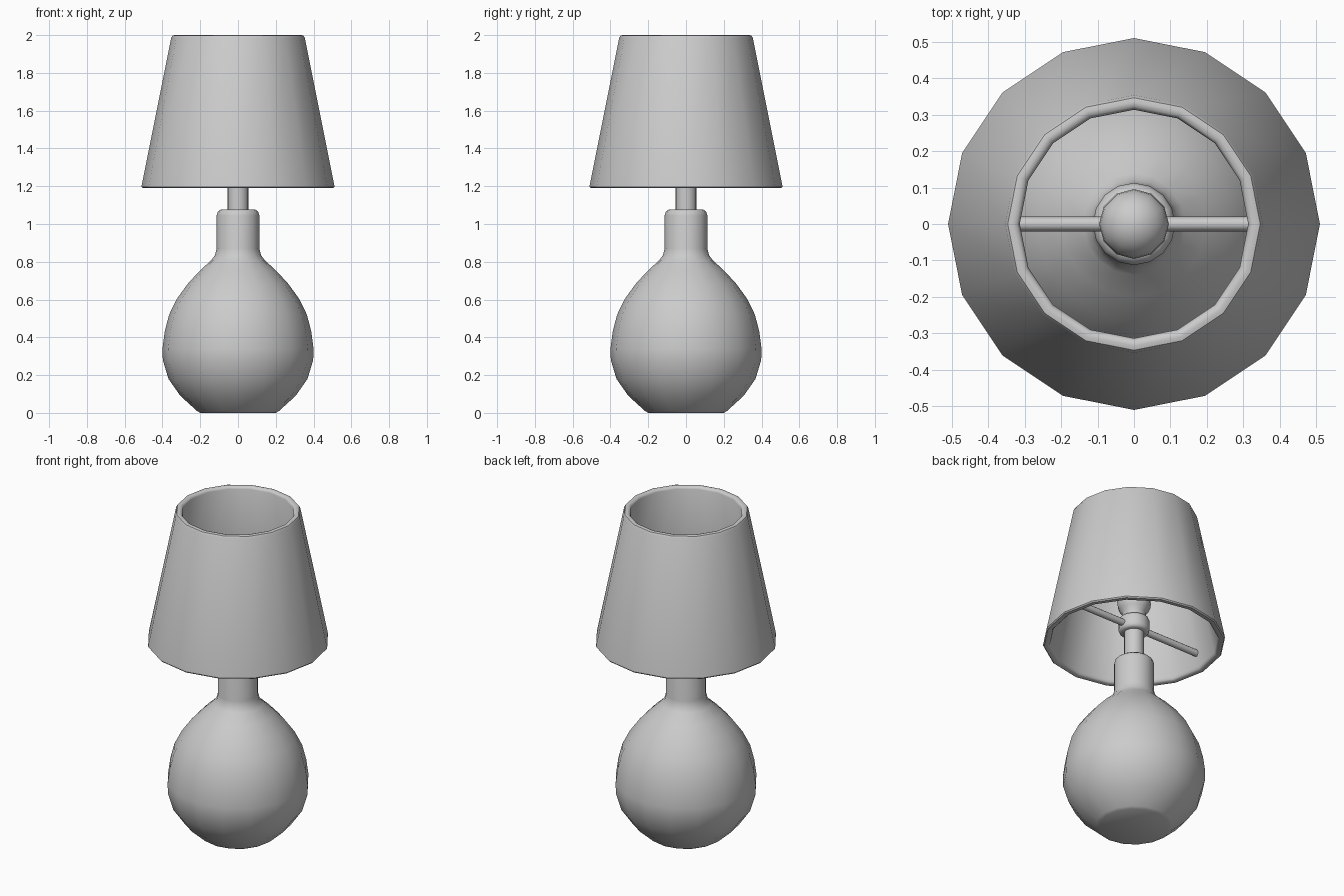
import bpy, bmesh
from math import sin, cos, pi

if "Cube" in bpy.data.objects:
    bpy.data.objects.remove(bpy.data.objects["Cube"])


def lathe(name, profile, sides=16, closed=False, angle=45):
    """Revolve (radius, z) points round the z axis."""
    bm = bmesh.new()
    rings = []
    for r, z in profile:
        if r == 0:
            rings.append([bm.verts.new((0, 0, z))] * sides)
        else:
            rings.append([bm.verts.new((r * cos(2 * pi * i / sides),
                                        r * sin(2 * pi * i / sides), z))
                          for i in range(sides)])
    pairs = list(zip(rings, rings[1:]))
    if closed:
        pairs.append((rings[-1], rings[0]))
    for a, b in pairs:
        for i in range(sides):
            j = (i + 1) % sides
            quad = list(dict.fromkeys((a[i], a[j], b[j], b[i])))
            bm.faces.new(quad)
    bmesh.ops.recalc_face_normals(bm, faces=bm.faces)
    mesh = bpy.data.meshes.new(name)
    bm.to_mesh(mesh)
    bm.free()
    ob = bpy.data.objects.new(name, mesh)
    bpy.context.collection.objects.link(ob)
    smooth(ob, angle)
    return ob


def smooth(ob, angle=45):
    bpy.ops.object.select_all(action='DESELECT')
    ob.select_set(True)
    bpy.context.view_layer.objects.active = ob
    bpy.ops.object.shade_smooth_by_angle(angle=angle * pi / 180)


# Round base with neck
lathe("base", [(0, 0), (0.2, 0), (0.217, 0.01), (0.305, 0.09), (0.368, 0.18),
               (0.398, 0.28), (0.4, 0.34), (0.388, 0.43), (0.365, 0.52),
               (0.323, 0.605), (0.265, 0.685), (0.2, 0.755), (0.14, 0.81),
               (0.122, 0.835), (0.113, 0.87), (0.113, 1.045), (0.107, 1.065),
               (0.09, 1.078), (0, 1.078)])

# Stem and socket
lathe("stem", [(0, 1.07), (0.056, 1.07), (0.056, 1.26), (0, 1.26)])
lathe("socket", [(0, 1.25), (0.07, 1.25), (0.082, 1.256), (0.087, 1.27),
                 (0.087, 1.325), (0.082, 1.338), (0.07, 1.345), (0, 1.345)])

# Bulb
arc = [(0.096 * cos(t * pi / 180), 1.445 + 0.096 * sin(t * pi / 180))
       for t in range(-45, 90, 15)]
lathe("bulb", [(0, 1.335), (0.066, 1.335)] + arc + [(0, 1.541)], sides=12)

# Hollow shade with rounded rims
lathe("shade", [(0.505, 1.19), (0.511, 1.197), (0.509, 1.21), (0.354, 1.985),
                (0.347, 1.997), (0.335, 2.0), (0.322, 1.997), (0.314, 1.985),
                (0.47, 1.21), (0.474, 1.197), (0.482, 1.19)], closed=True)

# Crossbar holding the shade
bpy.ops.mesh.primitive_cylinder_add(vertices=12, radius=0.02, depth=0.92,
                                    location=(0, 0, 1.29), rotation=(0, pi / 2, 0))
bar = bpy.context.object
bar.name = "shade_crossbar"
smooth(bar)
